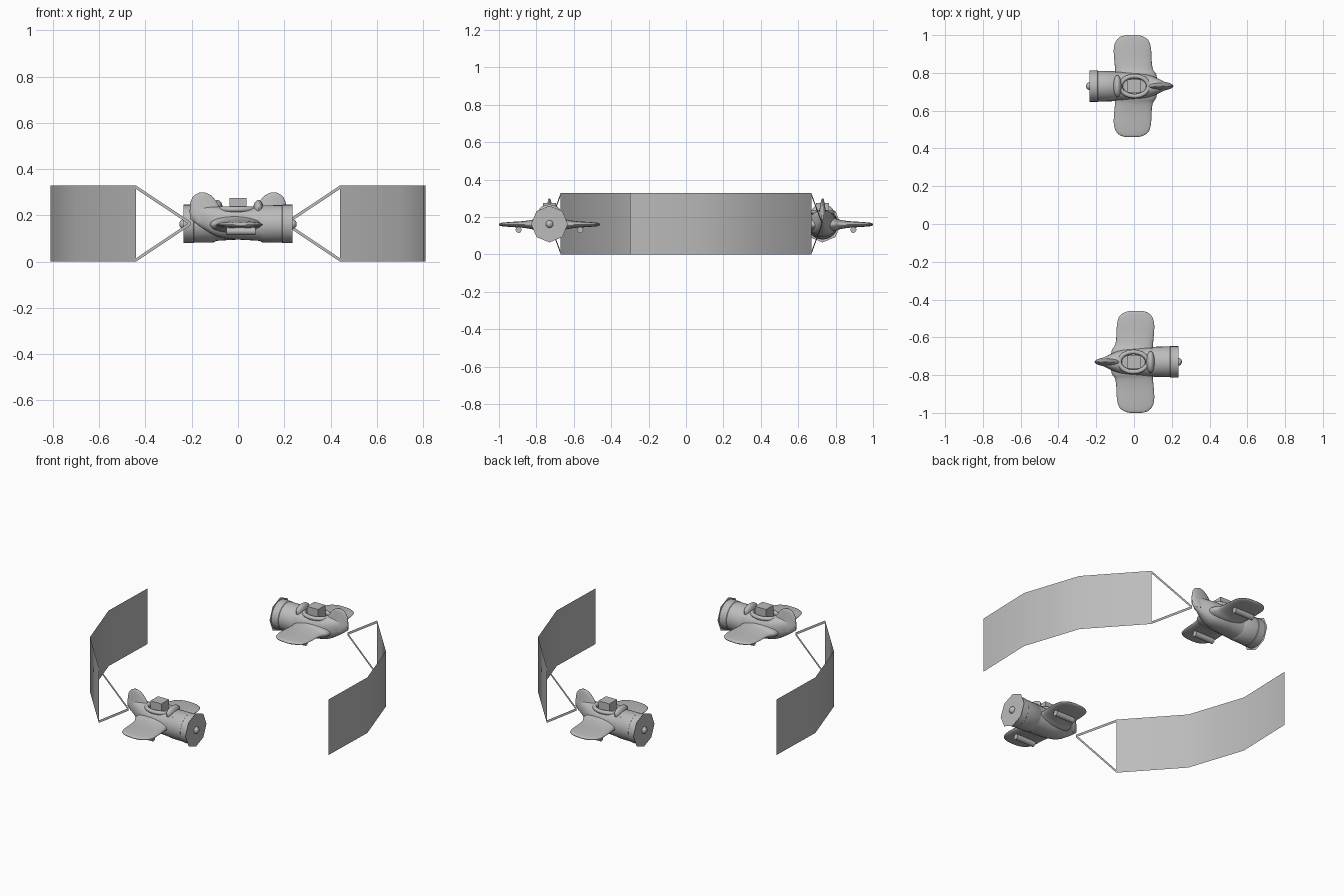
import bpy, bmesh
from math import pi, cos, sin, radians
from mathutils import Matrix, Vector

cube = bpy.data.objects.get("Cube")
if cube:
    bpy.data.objects.remove(cube, do_unlink=True)

grey = bpy.data.materials.new("plain grey")
grey.use_nodes = True
grey.diffuse_color = (0.5, 0.5, 0.5, 1)
grey.node_tree.nodes["Principled BSDF"].inputs["Base Color"].default_value = (0.5, 0.5, 0.5, 1)

PY = -0.73     # centre line of the first plane
AXIS = 0.165   # height of its axis
parts = []


def finish(name, bm, smooth=True, angle=40, fix=True):
    if fix:
        bmesh.ops.recalc_face_normals(bm, faces=bm.faces)
    mesh = bpy.data.meshes.new(name)
    bm.to_mesh(mesh)
    bm.free()
    mesh.materials.append(grey)
    obj = bpy.data.objects.new(name, mesh)
    bpy.context.collection.objects.link(obj)
    if smooth:
        bpy.ops.object.select_all(action="DESELECT")
        obj.select_set(True)
        bpy.context.view_layer.objects.active = obj
        bpy.ops.object.shade_smooth_by_angle(angle=radians(angle))
    parts.append(obj)
    return obj


def loft(name, sections, sides=28, power=2.0, angle=40):
    """Skin superellipse rings given as (centre, half axis u, half axis v)."""
    bm = bmesh.new()
    bend = lambda t: abs(t) ** (2 / power) * (1 if t >= 0 else -1)
    rings = []
    for c, u, v in sections:
        ring = []
        for i in range(sides):
            a = 2 * pi * i / sides
            ring.append(bm.verts.new(Vector(c) + Vector(u) * bend(cos(a)) + Vector(v) * bend(sin(a))))
        rings.append(ring)
    for r, s in zip(rings, rings[1:]):
        for i in range(sides):
            j = (i + 1) % sides
            bm.faces.new((r[i], r[j], s[j], s[i]))
    bm.faces.new(rings[0])
    bm.faces.new(rings[-1])
    return finish(name, bm, angle=angle)


def smooth_rows(rows, steps=4):
    """Interpolate rows of numbers with a Catmull-Rom spline."""
    out = []
    for i in range(len(rows) - 1):
        p0, p1, p2, p3 = (rows[max(i - 1, 0)], rows[i], rows[i + 1], rows[min(i + 2, len(rows) - 1)])
        for k in range(steps):
            t = k / steps
            out.append([b + 0.5 * t * (c - a + t * (2 * a - 5 * b + 4 * c - d + t * (3 * (b - c) + d - a)))
                        for a, b, c, d in zip(p0, p1, p2, p3)])
    return out + [rows[-1]]


def ball(name, centre, size):
    bm = bmesh.new()
    bmesh.ops.create_uvsphere(bm, u_segments=20, v_segments=12, radius=1,
                              matrix=Matrix.Translation(centre) @ Matrix.Diagonal((*size, 1)))
    return finish(name, bm)


# Fuselage: x, half width, bottom, top
body = [(-0.207, 0.005, 0.185, 0.215), (-0.165, 0.022, 0.152, 0.235), (-0.1, 0.052, 0.112, 0.238),
        (-0.04, 0.068, 0.098, 0.236), (0.04, 0.074, 0.093, 0.236), (0.12, 0.076, 0.088, 0.24)]
fuselage = loft("fuselage", [((x, PY, (b + t) / 2), (0, w, 0), (0, 0, (t - b) / 2))
                             for x, w, b, t in smooth_rows(body)], power=2.3)

# Cockpit opening cut into the fuselage
bm = bmesh.new()
bmesh.ops.create_cone(bm, cap_ends=True, segments=32, radius1=1, radius2=1, depth=0.1,
                      matrix=Matrix.Translation((-0.005, PY, 0.256)) @ Matrix.Diagonal((0.067, 0.047, 1, 1)))
cutter = finish("cockpit_cutter", bm, smooth=False)
parts.remove(cutter)
cutter.hide_render = True
cut = fuselage.modifiers.new("cockpit", "BOOLEAN")
cut.operation, cut.solver, cut.object = "DIFFERENCE", "EXACT", cutter
bpy.context.view_layer.objects.active = fuselage
bpy.ops.object.modifier_apply(modifier=cut.name)
bpy.data.objects.remove(cutter, do_unlink=True)

# Rounded cockpit rim
bm = bmesh.new()
loop = []
for i in range(32):
    a = 2 * pi * i / 32
    loop.append([bm.verts.new((-0.003 + cos(a) * (0.074 + 0.012 * cos(b)),
                               PY + sin(a) * (0.053 + 0.012 * cos(b)),
                               0.226 + 0.012 * sin(b)))
                 for b in (2 * pi * k / 10 for k in range(10))])
for i in range(32):
    r, s = loop[i], loop[(i + 1) % 32]
    for k in range(10):
        m = (k + 1) % 10
        bm.faces.new((r[k], r[m], s[m], s[k]))
finish("cockpit_rim", bm)

ball("windscreen", (0.088, PY, 0.23), (0.022, 0.058, 0.036))

# Boxy seat block standing in the cockpit
bm = bmesh.new()
bmesh.ops.create_cube(bm, size=1, matrix=Matrix.Translation((0, PY, 0.238)) @ Matrix.Diagonal((0.072, 0.07, 0.075, 1)))
finish("pilot_block", bm, smooth=False)

# Engine cowl with a faint step, flat propeller disc and spinner
cowl = [(0.095, 0.074), (0.105, 0.08), (0.19, 0.081), (0.192, 0.083), (0.235, 0.083)]
loft("engine_cowl", [((x, PY, AXIS - 0.002), (0, r, 0), (0, 0, r)) for x, r in cowl], sides=32)
bm = bmesh.new()
bm.faces.new([bm.verts.new((0.2365, PY + 0.098 * sin(pi * i / 4), AXIS - 0.003 + 0.098 * cos(pi * i / 4)))
              for i in range(8)][::-1])
finish("propeller_disc", bm, smooth=False, fix=False)
ball("spinner", (0.236, PY, AXIS - 0.003), (0.018, 0.02, 0.02))

# Tail fin: height, centre x, half chord, half thickness
fin = [(0.17, -0.115, 0.075, 0.028), (0.2, -0.134, 0.073, 0.024), (0.235, -0.143, 0.065, 0.017),
       (0.265, -0.15, 0.053, 0.012), (0.288, -0.153, 0.034, 0.008), (0.299, -0.154, 0.01, 0.003)]
loft("tail_fin", [((x, PY, z), (c, 0, 0), (0, t, 0)) for z, x, c, t in smooth_rows(fin)], sides=24, angle=60)

# Wings: distance out, back edge, front edge, half thickness
wing = [(0, -0.125, 0.1, 0.04), (0.06, -0.118, 0.1, 0.036), (0.09, -0.1, 0.1, 0.026),
        (0.14, -0.093, 0.105, 0.018), (0.2, -0.09, 0.107, 0.014), (0.24, -0.078, 0.095, 0.011),
        (0.262, -0.05, 0.07, 0.008), (0.27, -0.02, 0.04, 0.003)]
for side, label in ((-1, "right"), (1, "left")):
    loft(label + "_wing", [((((b + f) / 2), PY + side * d, 0.16), (0, 0, t), ((f - b) / 2, 0, 0))
                           for d, b, f, t in smooth_rows(wing)], angle=60)
    # Slim tube slung beneath the wing
    loft(label + "_wing_tube", [((x, PY + side * 0.165, 0.131), (0, 0.016, 0), (0, 0, 0.016))
                                for x in (-0.05, 0.075)], sides=16)

# Towed banner, a single curved sheet
path = [(-0.44, -0.67), (-0.70, -0.38), (-0.81, -0.05), (-0.80, 0.30)]
HEIGHT = 0.328
bm = bmesh.new()
cols = [(bm.verts.new((x, y, 0)), bm.verts.new((x, y, HEIGHT))) for x, y in path]
for (a, b), (c, d) in zip(cols, cols[1:]):
    bm.faces.new((a, b, d, c))
finish("banner", bm, fix=False)

# Flat tow straps from the tail to the banner corners
for label, z, w in (("upper", HEIGHT, -0.015), ("lower", 0, 0.015)):
    bm = bmesh.new()
    end = (AXIS - w / 2, AXIS + w / 2)
    corners = [(-0.205, -0.728, end[0]), (-0.205, -0.728, end[1]), (-0.44, -0.67, z + w), (-0.44, -0.67, z)]
    bm.faces.new([bm.verts.new(p) for p in corners])
    finish(label + "_tow_strap", bm, smooth=False, fix=False)

# Second plane and banner, half a turn round the circle
for obj in list(parts):
    twin = obj.copy()
    obj.name, twin.name = "front_" + obj.name, "back_" + obj.name
    twin.matrix_world = Matrix.Rotation(pi, 4, "Z")
    bpy.context.collection.objects.link(twin)
